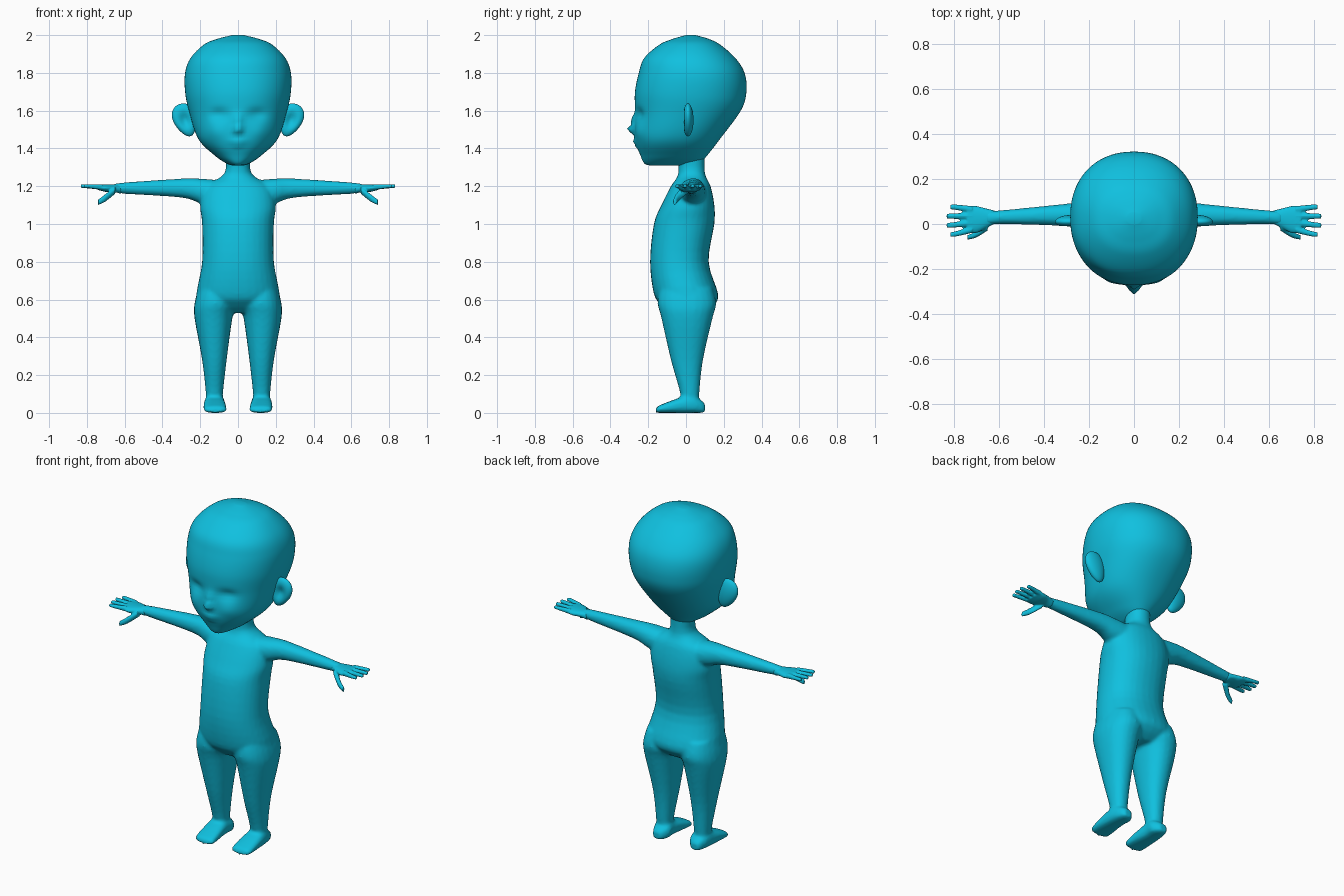
import bpy
import bmesh
import math
from mathutils import Matrix, Vector

old = bpy.data.objects.get("Cube")
if old:
    bpy.data.objects.remove(old, do_unlink=True)

skin = bpy.data.materials.new("turquoise skin")
skin.use_nodes = True
colour = (0.005, 0.53, 0.74, 1)
skin.diffuse_color = colour
skin.node_tree.nodes["Principled BSDF"].inputs["Base Color"].default_value = colour


def smooth_between(before, start, end, after, t):
    """Catmull-Rom blend from start to end."""
    blended = []
    for p, q, r, s in zip(before, start, end, after):
        leave, arrive = (r - p) / 2, (s - q) / 2
        ease = t * t * (3 - 2 * t)
        blended.append(q + (r - q) * ease + t * (1 - t) * (leave * (1 - t) - arrive * t))
    return blended


def refine(rings, steps):
    """Insert smoothly blended rings between the given ones."""
    padded = [rings[0], *rings, rings[-1]]
    fine = []
    for before, start, end, after in zip(padded, padded[1:], padded[2:], padded[3:]):
        fine += [smooth_between(before, start, end, after, k / steps) for k in range(steps)]
    return fine + [rings[-1]]


def superellipse(angle, power):
    """Point on a unit circle, squared off as the power grows."""
    return [math.copysign(abs(f) ** (2 / power), f) for f in (math.cos(angle), math.sin(angle))]


def loft(bm, rings, axis="z", side=1, segments=24, steps=4, power=2.2):
    """Skin rings (position, low, high, low, high) along an axis, on one side of the body."""
    loops = []
    for position, low_a, high_a, low_b, high_b in refine(rings, steps):
        loop = []
        for k in range(segments):
            c, s = superellipse(math.tau * k / segments, power)
            a = (low_a + high_a + c * (high_a - low_a)) / 2
            b = (low_b + high_b + s * (high_b - low_b)) / 2
            x, y, z = {"x": (position, a, b), "y": (a, position, b), "z": (a, b, position)}[axis]
            loop.append(bm.verts.new((side * x, y, z)))
        loops.append(loop)
    for lower, upper in zip(loops, loops[1:]):
        for k in range(segments):
            bm.faces.new((lower[k - 1], lower[k], upper[k], upper[k - 1]))
    bm.faces.new(loops[0])
    bm.faces.new(loops[-1])


def finish(bm, name, voxel=None, smoothing=4):
    """Turn the bmesh into a smooth object, fusing its pieces if a voxel size is given."""
    bmesh.ops.recalc_face_normals(bm, faces=bm.faces)
    mesh = bpy.data.meshes.new(name)
    bm.to_mesh(mesh)
    bm.free()
    mesh.materials.append(skin)
    for polygon in mesh.polygons:
        polygon.use_smooth = True
    obj = bpy.data.objects.new(name, mesh)
    bpy.context.collection.objects.link(obj)
    if voxel:
        fuse = obj.modifiers.new("fuse", "REMESH")
        fuse.mode = "VOXEL"
        fuse.voxel_size = voxel
        fuse.use_smooth_shade = True
        soften = obj.modifiers.new("soften", "SMOOTH")
        soften.iterations = smoothing


def centred(position, half_width, back, front):
    return (position, -half_width, half_width, back, front)


sides = {"left": 1, "right": -1}

# Torso, arms, legs and feet fused into one smooth body
torso = [centred(*ring) for ring in (
    (0.53, 0.13, -0.08, 0.1), (0.57, 0.2, -0.13, 0.15), (0.63, 0.22, -0.17, 0.17),
    (0.8, 0.19, -0.19, 0.12), (1, 0.19, -0.17, 0.15), (1.1, 0.2, -0.13, 0.15),
    (1.2, 0.17, -0.08, 0.13), (1.27, 0.07, -0.04, 0.1), (1.4, 0.07, -0.05, 0.1))]
arm = [(0.08, -0.05, 0.11, 1.08, 1.23), (0.2, -0.03, 0.1, 1.11, 1.24),
       (0.3, -0.01, 0.09, 1.14, 1.24), (0.6, 0, 0.06, 1.16, 1.22),
       (0.66, -0.01, 0.06, 1.17, 1.21)]
leg = [(0.05, 0.08, 0.17, -0.04, 0.07), (0.1, 0.08, 0.17, -0.03, 0.07),
       (0.28, 0.06, 0.19, -0.08, 0.09), (0.5, 0.03, 0.23, -0.13, 0.14),
       (0.58, 0.01, 0.23, -0.15, 0.16), (0.66, 0.02, 0.21, -0.14, 0.14)]
foot = [(-0.16, 0.09, 0.15, 0, 0.02), (-0.14, 0.06, 0.18, 0, 0.04),
        (0, 0.07, 0.18, 0, 0.09), (0.06, 0.07, 0.17, 0, 0.08), (0.1, 0.1, 0.15, 0, 0.05)]
bm = bmesh.new()
loft(bm, torso, segments=32)
for side in sides.values():
    loft(bm, arm, "x", side)
    loft(bm, leg, "z", side)
    loft(bm, foot, "y", side, power=2.8)
finish(bm, "body", voxel=0.01)

# Hands: palm, thumb and four fingers
palm = [(0.62, 0, 0.06, 1.16, 1.21), (0.66, -0.02, 0.07, 1.17, 1.21),
        (0.7, -0.04, 0.08, 1.17, 1.21), (0.74, -0.04, 0.08, 1.18, 1.21)]
thumb = [(0.65, -0.03, 0.02, 1.16, 1.2), (0.7, -0.06, -0.03, 1.12, 1.16),
         (0.74, -0.07, -0.05, 1.1, 1.13)]
for label, side in sides.items():
    bm = bmesh.new()
    loft(bm, palm, "x", side)
    loft(bm, thumb, "x", side, segments=12)
    for place in (-1.5, -0.5, 0.5, 1.5):
        root, tip = 0.02 + 0.03 * place, 0.015 + 0.04 * place
        reach = 0.84 - 0.016 * abs(place)
        loft(bm, [(0.72, root - 0.015, root + 0.015, 1.18, 1.21),
                  (reach - 0.02, tip - 0.012, tip + 0.012, 1.19, 1.21),
                  (reach, tip - 0.01, tip + 0.01, 1.19, 1.21)], "x", side, segments=12)
    finish(bm, label + "_hand", voxel=0.005, smoothing=2)

# Head with a softly sculpted face
skull = [centred(*ring) for ring in (
    (1.31, 0.03, -0.19, 0.03), (1.32, 0.06, -0.22, 0.07), (1.36, 0.12, -0.24, 0.11),
    (1.45, 0.21, -0.27, 0.18), (1.6, 0.26, -0.27, 0.29), (1.7, 0.28, -0.27, 0.32),
    (1.8, 0.28, -0.25, 0.31), (1.88, 0.25, -0.22, 0.26), (1.95, 0.18, -0.14, 0.18),
    (1.98, 0.11, -0.07, 0.12), (2, 0.03, 0, 0.05))]
# Each bump: x, z, width, height, push forward
nose = (0, 1.5, 0.02, 0.02, 0.04)
bridge = (0, 1.55, 0.02, 0.03, 0.02)
upper_lip = (0, 1.44, 0.04, 0.01, 0.015)
lower_lip = (0, 1.415, 0.03, 0.01, 0.01)
bumps = [nose, bridge, upper_lip, lower_lip]
for side in sides.values():
    socket = (side * 0.1, 1.58, 0.05, 0.03, -0.02)
    cheek = (side * 0.12, 1.49, 0.05, 0.04, 0.01)
    nostril = (side * 0.02, 1.5, 0.01, 0.01, 0.01)
    bumps += [socket, cheek, nostril]
bm = bmesh.new()
loft(bm, skull, segments=96, steps=8)
for v in bm.verts:
    if v.co.y < -0.05:
        v.co.y -= sum(push * math.exp(-((v.co.x - x) / width) ** 2 - ((v.co.z - z) / height) ** 2)
                      for x, z, width, height, push in bumps)
finish(bm, "head")

# Ears: thin tilted discs with a hollow front
for label, side in sides.items():
    bm = bmesh.new()
    bmesh.ops.create_uvsphere(bm, u_segments=32, v_segments=20, radius=1)
    for v in bm.verts:
        if v.co.y < 0:
            v.co.y += 0.9 * math.exp(-5 * (v.co.x ** 2 + v.co.z ** 2))
        v.co.x *= 1 + v.co.z / 4
    place = (Matrix.Translation(Vector((side * 0.28, 0.01, 1.55)))
             @ Matrix.Rotation(side * 0.35, 4, "Y")
             @ Matrix.Diagonal((side * 0.06, 0.03, 0.09, 1)))
    bmesh.ops.transform(bm, matrix=place, verts=bm.verts)
    finish(bm, label + "_ear")
